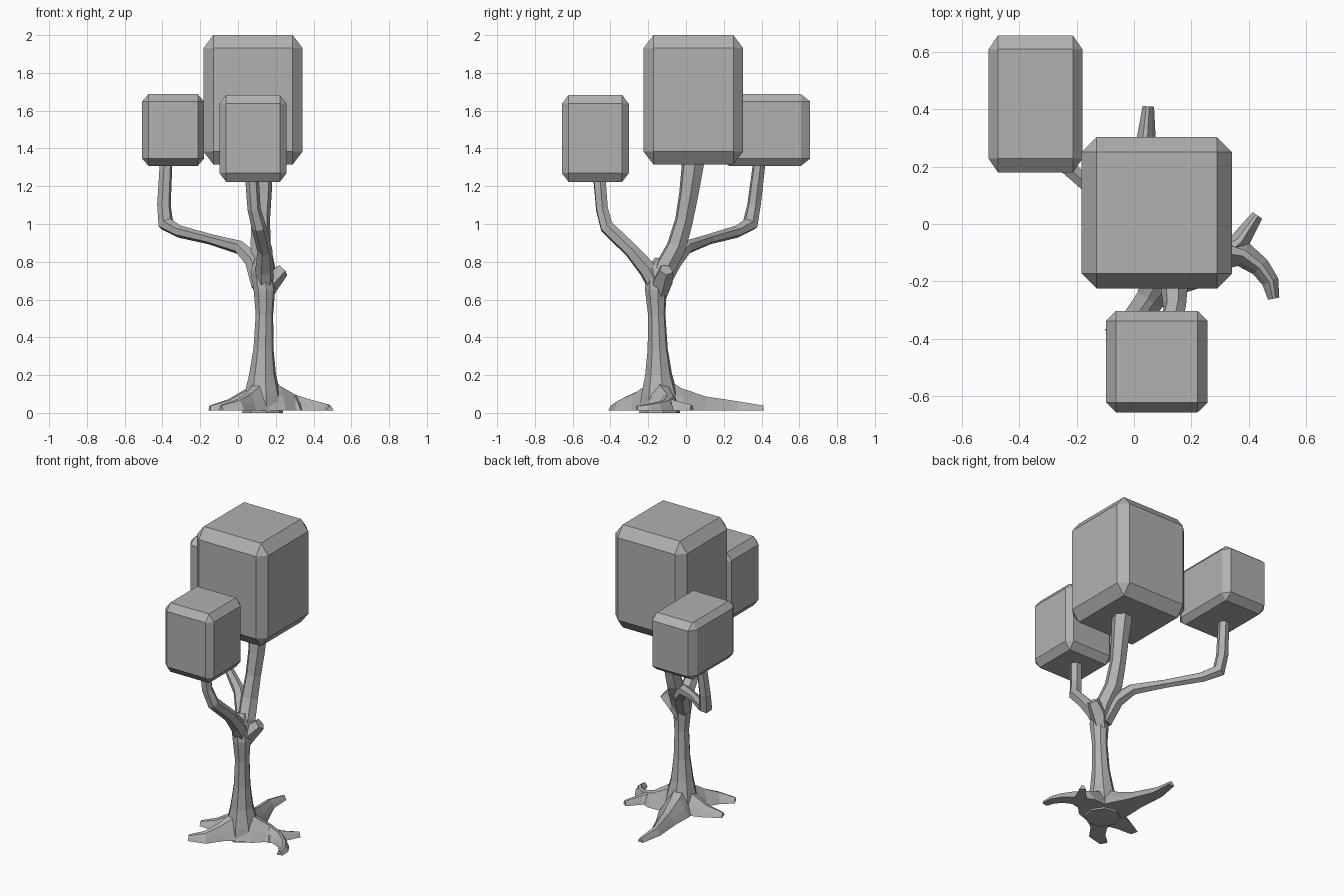
import bpy, bmesh, math
from mathutils import Vector, Matrix

cube = bpy.data.objects.get("Cube")
if cube:
    bpy.data.objects.remove(cube, do_unlink=True)

grey = bpy.data.materials.new("mid grey")
grey.use_nodes = True
colour = (0.44, 0.44, 0.44, 1)
grey.diffuse_color = colour
grey.node_tree.nodes["Principled BSDF"].inputs["Base Color"].default_value = colour


def finish(name, bm):
    bmesh.ops.recalc_face_normals(bm, faces=bm.faces[:])
    mesh = bpy.data.meshes.new(name)
    bm.to_mesh(mesh)
    bm.free()
    mesh.materials.append(grey)
    ob = bpy.data.objects.new(name, mesh)
    bpy.context.collection.objects.link(ob)


def loft(name, sections):
    """Join rings of equal size and cap both ends."""
    bm = bmesh.new()
    rings = [[bm.verts.new(p) for p in s] for s in sections]
    n = len(rings[0])
    for a, b in zip(rings, rings[1:]):
        for i in range(n):
            j = (i + 1) % n
            bm.faces.new((a[i], a[j], b[j], b[i]))
    bm.faces.new(rings[0])
    bm.faces.new(rings[-1])
    finish(name, bm)


def limb(name, path, sides=6):
    """Faceted tube through (x, y, z, radius) points."""
    pts = [Vector(p[:3]) for p in path]
    last = len(pts) - 1
    side, old, sections = Vector((1, 0.2, 0)), None, []
    for i, p in enumerate(pts):
        t = (pts[min(i + 1, last)] - pts[max(i - 1, 0)]).normalized()
        if old:
            side = old.rotation_difference(t) @ side
        side = (side - t * side.dot(t)).normalized()
        up, old, r = t.cross(side), t, path[i][3]
        angles = [math.tau * k / sides for k in range(sides)]
        sections.append([p + (side * math.cos(a) + up * math.sin(a)) * r for a in angles])
    loft(name, sections)


def root(name, path, base=0.012):
    """Flat-bottomed ridge through (x, y, half width, height) points."""
    pts = [Vector((p[0], p[1], base)) for p in path]
    last, sections = len(pts) - 1, []
    for i, p in enumerate(pts):
        t = (pts[min(i + 1, last)] - pts[max(i - 1, 0)]).normalized()
        side = Vector((-t.y, t.x, 0))
        w, h = path[i][2:]
        shape = ((-1, 0), (-0.6, 0.55), (-0.15, 1), (0.35, 0.9), (0.7, 0.45), (1, 0))
        sections.append([p + side * w * u + Vector((0, 0, h * v)) for u, v in shape])
    loft(name, sections)


def leaf_block(name, low, high):
    """Chamfered box; the chamfer stretches with the box."""
    bm = bmesh.new()
    bmesh.ops.create_cube(bm, size=1)
    bmesh.ops.bevel(bm, geom=bm.edges[:], offset=0.1, segments=1, affect='EDGES')
    lo, hi = Vector(low), Vector(high)
    bm.transform(Matrix.Translation((lo + hi) / 2) @ Matrix.Diagonal((*(hi - lo), 1)))
    finish(name, bm)


# Foliage
leaf_block("main_foliage", (-0.183, -0.225, 1.315), (0.342, 0.303, 2.0))
leaf_block("front_foliage", (-0.098, -0.657, 1.223), (0.257, -0.303, 1.683))
leaf_block("back_foliage", (-0.507, 0.18, 1.308), (-0.18, 0.657, 1.687))

# Trunk with its flared foot
limb("trunk", [(0.13, -0.14, 0.0, 0.11), (0.13, -0.14, 0.09, 0.1),
               (0.13, -0.145, 0.2, 0.073), (0.135, -0.15, 0.34, 0.054),
               (0.14, -0.155, 0.52, 0.047), (0.14, -0.16, 0.65, 0.058),
               (0.125, -0.155, 0.75, 0.06), (0.12, -0.13, 0.81, 0.035)], 8)

# Branches
limb("main_branch", [(0.145, -0.15, 0.65, 0.045), (0.14, -0.11, 0.77, 0.058),
                     (0.12, -0.05, 0.88, 0.055), (0.12, -0.01, 1.02, 0.05),
                     (0.125, 0.015, 1.16, 0.054), (0.125, 0.042, 1.36, 0.064)])
limb("front_branch", [(0.14, -0.15, 0.65, 0.045), (0.14, -0.2, 0.755, 0.05),
                      (0.142, -0.29, 0.86, 0.04), (0.11, -0.42, 0.985, 0.039),
                      (0.085, -0.445, 1.08, 0.035), (0.073, -0.46, 1.26, 0.036)])
limb("back_branch", [(0.12, -0.14, 0.67, 0.05), (0.085, -0.07, 0.8, 0.05),
                     (0.01, 0.0, 0.875, 0.037), (-0.15, 0.125, 0.92, 0.028),
                     (-0.31, 0.27, 0.96, 0.033), (-0.382, 0.34, 1.0, 0.043),
                     (-0.392, 0.36, 1.1, 0.037), (-0.38, 0.39, 1.34, 0.034)])
limb("branch_stub", [(0.14, -0.14, 0.61, 0.035), (0.175, -0.125, 0.7, 0.055),
                     (0.235, -0.105, 0.757, 0.038)], 5)

# Roots
root("back_root", [(0.13, -0.15, 0.1, 0.2), (0.11, -0.03, 0.1, 0.12),
                   (0.08, 0.1, 0.065, 0.075), (0.04, 0.27, 0.037, 0.05),
                   (0.05, 0.41, 0.02, 0.027)])
root("side_root", [(0.13, -0.15, 0.1, 0.2), (0.22, -0.12, 0.1, 0.13),
                   (0.3, -0.09, 0.07, 0.085), (0.38, -0.105, 0.045, 0.06),
                   (0.44, -0.15, 0.035, 0.045), (0.475, -0.2, 0.03, 0.035),
                   (0.487, -0.26, 0.02, 0.025)])
root("side_root_fork", [(0.3, -0.11, 0.06, 0.08), (0.37, -0.06, 0.035, 0.055),
                        (0.43, 0.03, 0.02, 0.03)])
root("front_root", [(0.13, -0.15, 0.1, 0.2), (0.09, -0.21, 0.075, 0.14),
                    (0.055, -0.265, 0.05, 0.1), (0.0, -0.345, 0.05, 0.06),
                    (-0.09, -0.39, 0.025, 0.03)])
root("left_root", [(0.13, -0.15, 0.1, 0.2), (0.05, -0.14, 0.085, 0.12),
                   (-0.05, -0.15, 0.055, 0.06), (-0.15, -0.175, 0.025, 0.027)])
